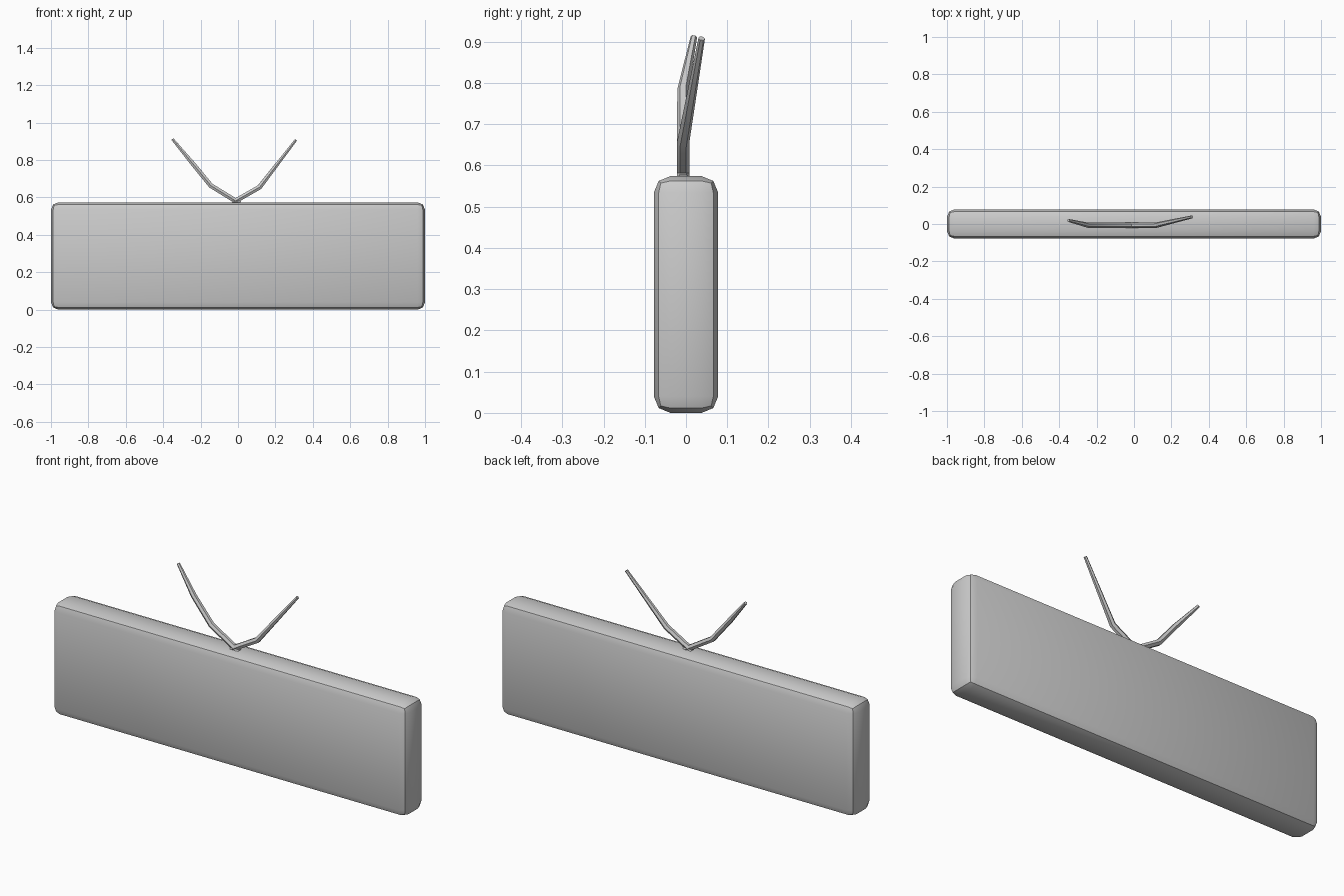
import bpy
import math

if "Cube" in bpy.data.objects:
    bpy.data.objects.remove(bpy.data.objects["Cube"])


def smooth(obj, angle):
    bpy.ops.object.select_all(action='DESELECT')
    obj.select_set(True)
    bpy.context.view_layer.objects.active = obj
    bpy.ops.object.shade_smooth_by_angle(angle=math.radians(angle))


# Flat rectangular body with softened edges
bpy.ops.mesh.primitive_cube_add(size=1, location=(0, 0, 0.287))
body = bpy.context.object
body.name = "body"
body.scale = (2.0, 0.156, 0.574)
bpy.ops.object.transform_apply(location=False, rotation=False, scale=True)
bevel = body.modifiers.new("rounded_edges", 'BEVEL')
bevel.width = 0.04
bevel.segments = 2
bpy.ops.object.modifier_apply(modifier=bevel.name)
smooth(body, 40)


# Bent, tapering antenna rod: points are (x, y, z, radius)
def antenna(name, points):
    curve = bpy.data.curves.new(name, 'CURVE')
    curve.dimensions = '3D'
    curve.bevel_depth = 1.0
    curve.bevel_resolution = 1
    curve.use_fill_caps = True
    spline = curve.splines.new('POLY')
    spline.points.add(len(points) - 1)
    for p, (x, y, z, r) in zip(spline.points, points):
        p.co = (x, y, z, 1)
        p.radius = r
    obj = bpy.data.objects.new(name, curve)
    bpy.context.collection.objects.link(obj)
    bpy.ops.object.select_all(action='DESELECT')
    obj.select_set(True)
    bpy.context.view_layer.objects.active = obj
    bpy.ops.object.convert(target='MESH')
    smooth(bpy.context.object, 40)


antenna("right_antenna", [(-0.03, -0.007, 0.572, 0.015), (0.115, -0.007, 0.655, 0.015),
                          (0.31, 0.038, 0.908, 0.008)])
antenna("left_antenna", [(0.01, -0.007, 0.568, 0.015), (-0.145, -0.007, 0.663, 0.015),
                         (-0.245, -0.007, 0.785, 0.014), (-0.35, 0.019, 0.911, 0.008)])
